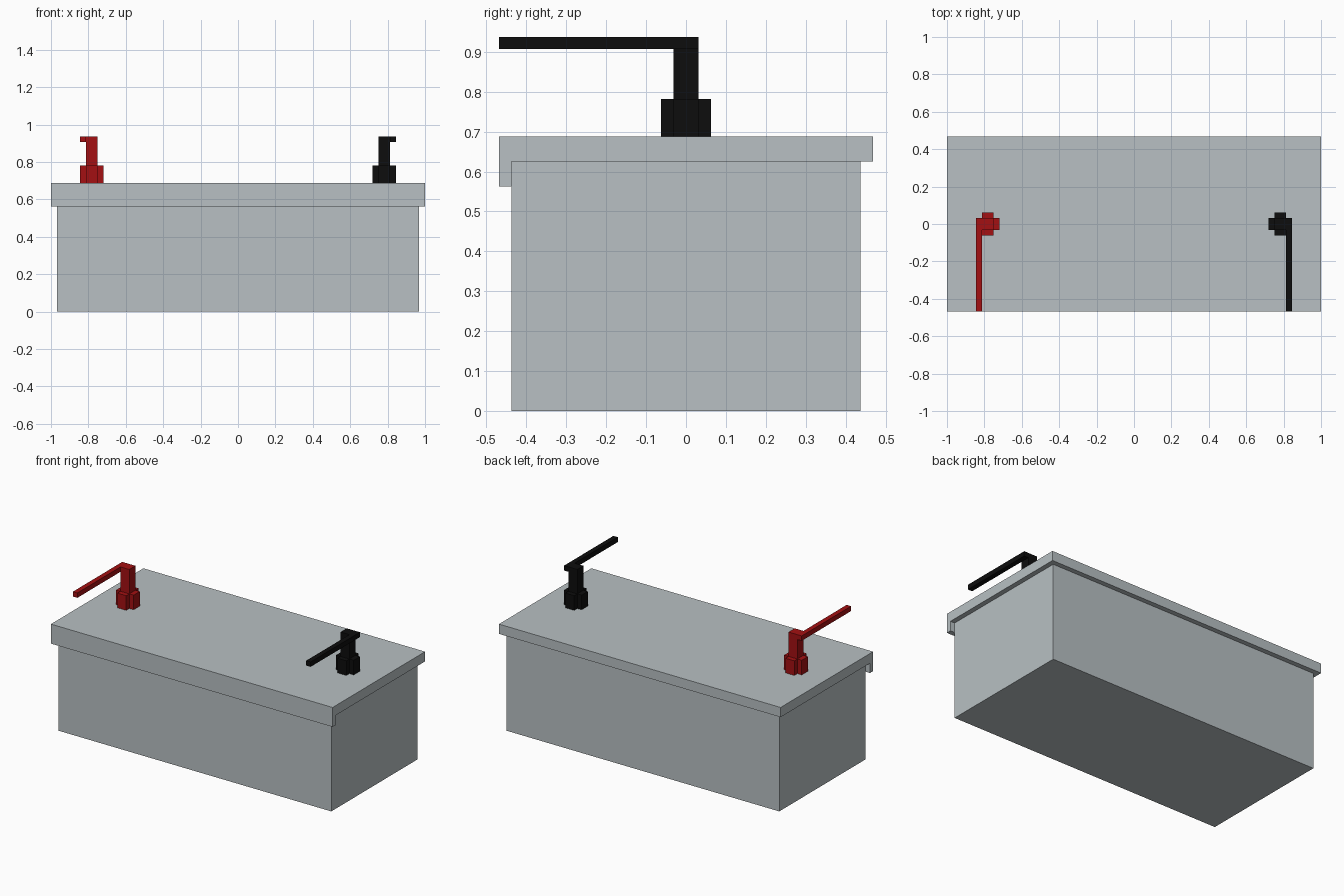
import bpy
import bmesh
from mathutils import Vector

cube = bpy.data.objects.get("Cube")
if cube:
    bpy.data.objects.remove(cube, do_unlink=True)

U = 1 / 32  # design grid unit


def material(name, rgb):
    m = bpy.data.materials.new(name)
    m.use_nodes = True
    m.diffuse_color = (*rgb, 1)
    bsdf = m.node_tree.nodes["Principled BSDF"]
    bsdf.inputs["Base Color"].default_value = (*rgb, 1)
    bsdf.inputs["Roughness"].default_value = 0.8
    return m


def prism(name, points, direction, mat):
    """Extrude a closed outline (in grid units) along a direction."""
    bm = bmesh.new()
    face = bm.faces.new([bm.verts.new(Vector(p) * U) for p in points])
    new = bmesh.ops.extrude_face_region(bm, geom=[face])["geom"]
    verts = [v for v in new if isinstance(v, bmesh.types.BMVert)]
    bmesh.ops.translate(bm, verts=verts, vec=Vector(direction) * U)
    bmesh.ops.recalc_face_normals(bm, faces=bm.faces)
    mesh = bpy.data.meshes.new(name)
    bm.to_mesh(mesh)
    bm.free()
    mesh.materials.append(mat)
    obj = bpy.data.objects.new(name, mesh)
    bpy.context.collection.objects.link(obj)
    return obj


def box(name, lo, hi, mat):
    (x0, y0, z0), (x1, y1, z1) = lo, hi
    outline = [(x0, y0, z0), (x1, y0, z0), (x1, y1, z0), (x0, y1, z0)]
    return prism(name, outline, (0, 0, z1 - z0), mat)


grey = material("pale grey", (0.48, 0.527, 0.546))
red = material("red", (0.37, 0.005, 0.006))
black = material("black", (0.004, 0.004, 0.004))

# Case and lid with its hanging front lip
box("case", (-31, -14, 0), (31, 14, 20), grey)
lid_profile = [(-15, 18), (-14, 18), (-14, 20), (15, 20), (15, 22), (-15, 22)]
prism("lid", [(-32, y, z) for y, z in lid_profile], (64, 0, 0), grey)

# Terminals: cross-shaped clamp, square post and a cable bar to the front
cross = [(-2, -1), (-1, -1), (-1, -2), (1, -2), (1, -1), (2, -1),
         (2, 1), (1, 1), (1, 2), (-1, 2), (-1, 1), (-2, 1)]
for side, label, mat in ((-1, "right", red), (1, "left", black)):
    cx = 25 * side
    prism(label + "_clamp", [(cx + x, y, 22) for x, y in cross], (0, 0, 3), mat)
    box(label + "_post", (cx - 1, -1, 25), (cx + 1, 1, 30), mat)
    bar_x = cx + 1.5 * side
    box(label + "_cable_bar", (bar_x - 0.5, -15, 29), (bar_x + 0.5, 1, 30), mat)
